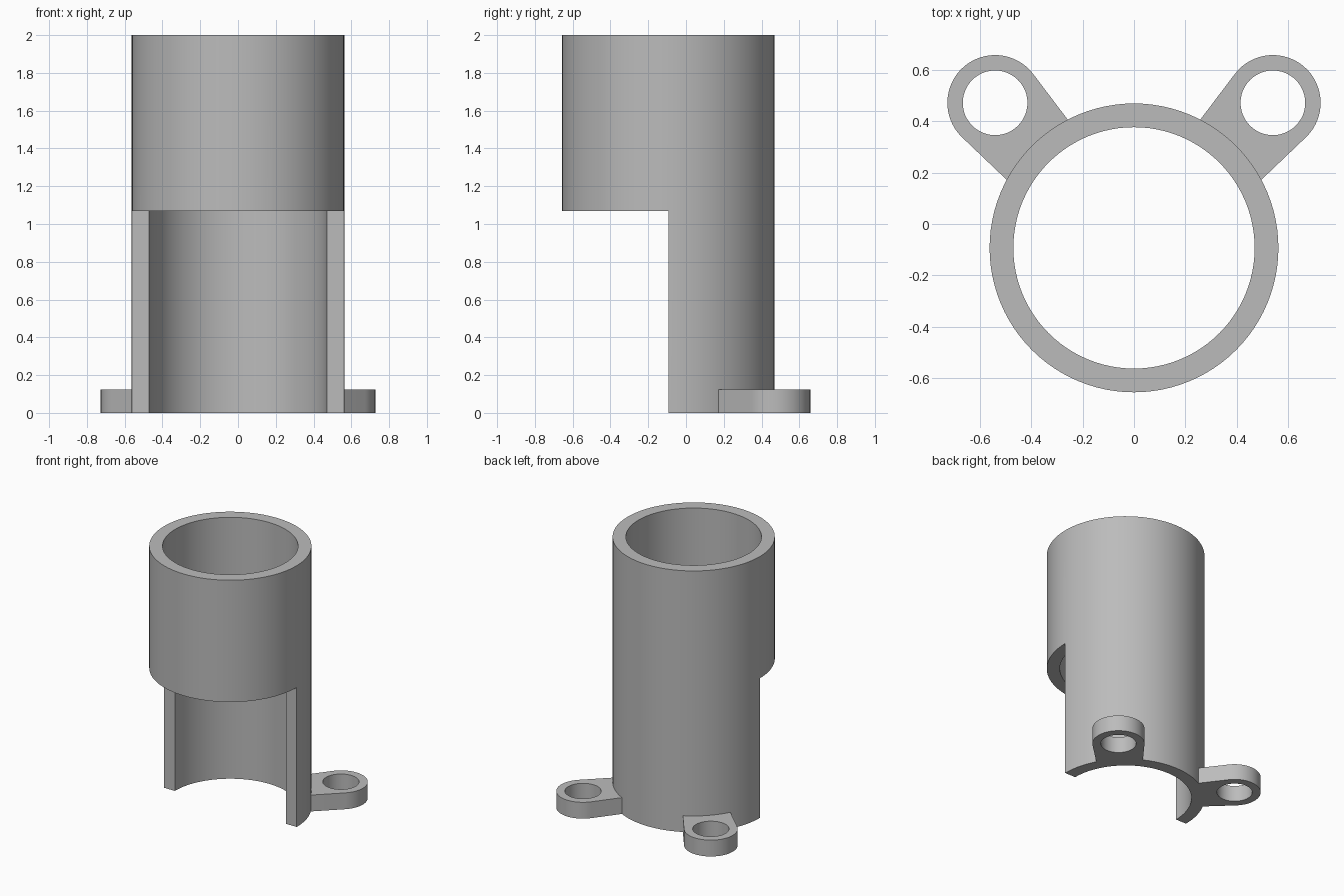
import bpy, bmesh
from math import radians, cos, sin, atan2
from mathutils import Vector

cube = bpy.data.objects.get("Cube")
if cube:
    bpy.data.objects.remove(cube, do_unlink=True)

AXIS_Y = -0.093          # pipe axis
OUTER, INNER = 0.5625, 0.47
HEIGHT, CUT_HEIGHT = 2.0, 1.068
LUG = Vector((0.541, 0.472))
LUG_R, LUG_HOLE, LUG_HEIGHT = 0.186, 0.126, 0.125

grey = bpy.data.materials.new("plain grey")
grey.use_nodes = True
grey.diffuse_color = (0.5, 0.5, 0.5, 1)
grey.node_tree.nodes["Principled BSDF"].inputs["Base Color"].default_value = (0.5, 0.5, 0.5, 1)


def arc(centre, radius, start, end, steps):
    """Points along an arc, both ends included."""
    angles = [radians(start + (end - start) * i / steps) for i in range(steps + 1)]
    return [(centre[0] + radius * cos(a), centre[1] + radius * sin(a)) for a in angles]


def circle(centre, radius, steps):
    return arc(centre, radius, 0, 360, steps)[:-1]


def prism(name, loops, height):
    """Upright solid from closed outlines; inner outlines become holes."""
    bm = bmesh.new()
    edges = []
    for loop in loops:
        verts = [bm.verts.new((x, y, 0)) for x, y in loop]
        edges += [bm.edges.new((v, verts[i - 1])) for i, v in enumerate(verts)]
    bmesh.ops.triangle_fill(bm, use_beauty=True, edges=edges, normal=(0, 0, 1))
    new = bmesh.ops.extrude_face_region(bm, geom=bm.faces[:])["geom"]
    top = [v for v in new if isinstance(v, bmesh.types.BMVert)]
    bmesh.ops.translate(bm, verts=top, vec=(0, 0, height))
    bmesh.ops.recalc_face_normals(bm, faces=bm.faces[:])
    mesh = bpy.data.meshes.new(name)
    bm.to_mesh(mesh)
    bm.free()
    mesh.materials.append(grey)
    obj = bpy.data.objects.new(name, mesh)
    bpy.context.collection.objects.link(obj)
    return obj


def activate(obj):
    bpy.ops.object.select_all(action='DESELECT')
    obj.select_set(True)
    bpy.context.view_layer.objects.active = obj


# Pipe, with the lower front half cut away
axis = (0, AXIS_Y)
pipe = prism("pipe", [circle(axis, OUTER, 96), circle(axis, INNER, 96)], HEIGHT)
cutter = prism("front_cutter", [[(-1, -1), (1, -1), (1, AXIS_Y), (-1, AXIS_Y)]], CUT_HEIGHT + 0.2)
cutter.location.z = -0.2
cutter.hide_render = True
cut = pipe.modifiers.new("front_opening", 'BOOLEAN')
cut.operation = 'DIFFERENCE'
cut.solver = 'EXACT'
cut.object = cutter
activate(pipe)
bpy.ops.object.modifier_apply(modifier=cut.name)
bpy.data.objects.remove(cutter, do_unlink=True)

# Screw lugs: round ends with straight flanks running into the pipe wall
root_a, root_b = (0.257, 0.405), (0.495, 0.171)
angle_a, angle_b = [atan2(y - AXIS_Y, x) * 180 / 3.14159265 for x, y in (root_a, root_b)]
outline = arc(LUG, LUG_R, 142.3, -45, 32) + arc(axis, OUTER - 0.002, angle_b, angle_a, 12)
hole = circle(LUG, LUG_HOLE, 48)
parts = [pipe]
for side, sign in (("left", 1), ("right", -1)):
    loops = [[(sign * x, y) for x, y in loop] for loop in (outline, hole)]
    parts.append(prism(side + "_lug", loops, LUG_HEIGHT))

for part in parts:
    activate(part)
    bpy.ops.object.shade_smooth_by_angle(angle=radians(30))
